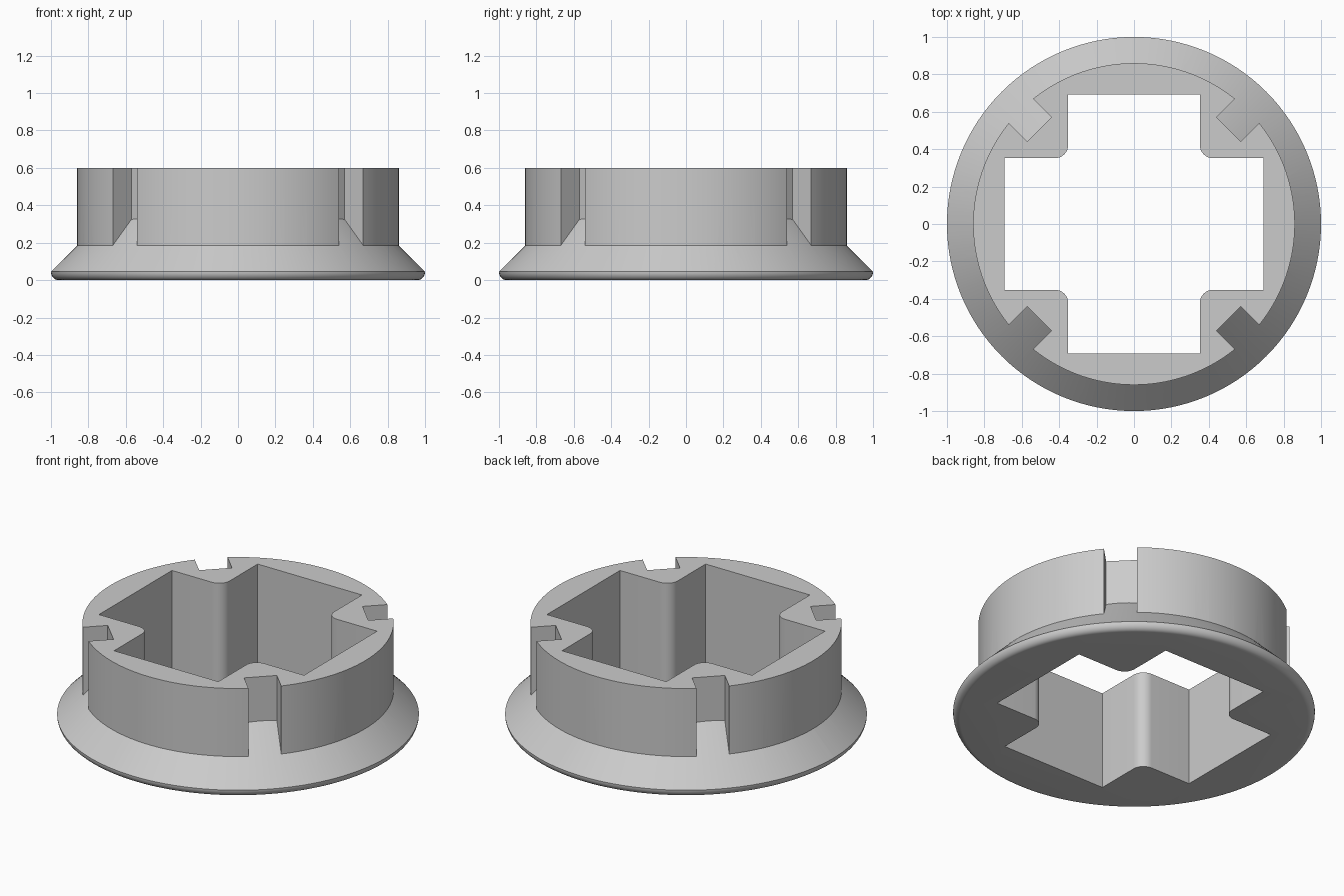
import bpy, bmesh, math

if "Cube" in bpy.data.objects:
    bpy.data.objects.remove(bpy.data.objects["Cube"])

SEG = 128
COLLAR_R, TOP = 0.86, 0.60
ARM, HALF, FILLET = 0.692, 0.352, 0.07      # cross-shaped opening
SLOT_R, SLOT_HALF = 0.715, 0.092            # diagonal notches

grey = bpy.data.materials.new("grey")
grey.diffuse_color = (0.6, 0.6, 0.6, 1)
grey.use_nodes = True
grey.node_tree.nodes["Principled BSDF"].inputs["Base Color"].default_value = grey.diffuse_color


def finish(name, bm):
    bmesh.ops.recalc_face_normals(bm, faces=bm.faces)
    mesh = bpy.data.meshes.new(name)
    bm.to_mesh(mesh)
    bm.free()
    mesh.materials.append(grey)
    ob = bpy.data.objects.new(name, mesh)
    bpy.context.collection.objects.link(ob)
    return ob


def lathe(name, profile):
    """Closed solid of revolution from (radius, z) points."""
    bm = bmesh.new()
    rings = [[bm.verts.new((r * math.cos(2 * math.pi * i / SEG),
                            r * math.sin(2 * math.pi * i / SEG), z))
              for i in range(SEG)] for r, z in profile]
    for a, b in zip(rings, rings[1:]):
        for i in range(SEG):
            j = (i + 1) % SEG
            bm.faces.new((a[i], a[j], b[j], b[i]))
    bm.faces.new(rings[0])
    bm.faces.new(rings[-1])
    return finish(name, bm)


def prism(name, outline, z0, z1):
    bm = bmesh.new()
    low = [bm.verts.new((x, y, z0)) for x, y in outline]
    high = [bm.verts.new((x, y, z1)) for x, y in outline]
    bm.faces.new(low)
    bm.faces.new(high)
    for i in range(len(low)):
        j = (i + 1) % len(low)
        bm.faces.new((low[i], low[j], high[j], high[i]))
    return finish(name, bm)


def boolean(target, other, operation):
    mod = target.modifiers.new(operation, 'BOOLEAN')
    mod.object, mod.operation, mod.solver = other, operation, 'EXACT'
    bpy.context.view_layer.objects.active = target
    bpy.ops.object.modifier_apply(modifier=mod.name)
    bpy.data.objects.remove(other)


def turn(points, angle):
    c, s = math.cos(angle), math.sin(angle)
    return [(x * c - y * s, x * s + y * c) for x, y in points]


# Upright collar with four diagonal notches
collar = lathe("collar", [(COLLAR_R, 0.1), (COLLAR_R, TOP)])
notch = [(SLOT_R, -SLOT_HALF), (1.1, -SLOT_HALF), (1.1, SLOT_HALF), (SLOT_R, SLOT_HALF)]
for k in range(4):
    boolean(collar, prism("notch_cutter", turn(notch, math.pi / 4 + k * math.pi / 2), 0, 1),
            'DIFFERENCE')

# Sloping flange with rounded lower rim; its cone runs on inside the notches
rim = [(0.96 + 0.04 * math.sin(a), 0.045 - 0.045 * math.cos(a))
       for a in (i * math.pi / 16 for i in range(9))]
body = lathe("flanged_ring", rim + [(0.46, 0.585)])
boolean(body, collar, 'UNION')

# Cross-shaped opening with rounded inner corners
corner = [(ARM, HALF)]
c = HALF + FILLET
for i in range(11):
    a = math.radians(270 - 9 * i)
    corner.append((c + FILLET * math.cos(a), c + FILLET * math.sin(a)))
corner.append((HALF, ARM))
cross = [p for k in range(4) for p in turn(corner, k * math.pi / 2)]
boolean(body, prism("cross_cutter", cross, -0.5, 1.5), 'DIFFERENCE')

bpy.ops.object.select_all(action='DESELECT')
body.select_set(True)
bpy.context.view_layer.objects.active = body
bpy.ops.object.shade_smooth_by_angle(angle=math.radians(30))
